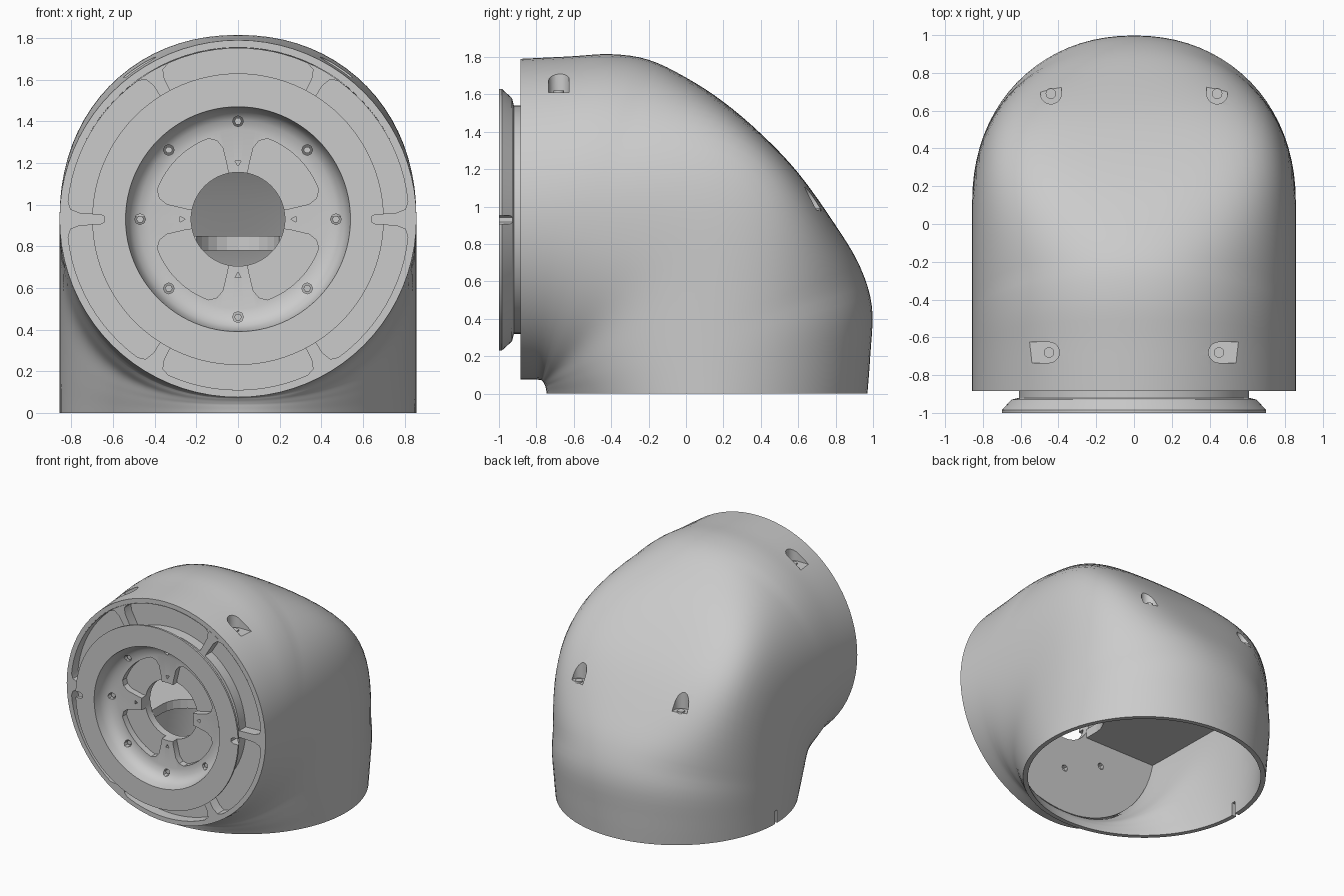
import bpy, bmesh
from math import sin, cos, pi, radians
from mathutils import Vector, Matrix

old = bpy.data.objects.get("Cube")
if old:
    bpy.data.objects.remove(old, do_unlink=True)

grey = bpy.data.materials.new("light_grey")
grey.use_nodes = True
grey.diffuse_color = (0.6, 0.6, 0.6, 1)
grey.node_tree.nodes["Principled BSDF"].inputs["Base Color"].default_value = (0.6, 0.6, 0.6, 1)

R, WALL, CZ = 0.857, 0.035, 0.93
FACE = -0.885


def make(name, bm):
    bmesh.ops.recalc_face_normals(bm, faces=bm.faces)
    me = bpy.data.meshes.new(name)
    bm.to_mesh(me)
    bm.free()
    me.materials.append(grey)
    ob = bpy.data.objects.new(name, me)
    bpy.context.collection.objects.link(ob)
    return ob


def cut(ob, *cutters, operation='DIFFERENCE'):
    for c in cutters:
        m = ob.modifiers.new("cut", 'BOOLEAN')
        m.operation, m.solver, m.object = operation, 'EXACT', c
    dg = bpy.context.evaluated_depsgraph_get()
    me = bpy.data.meshes.new_from_object(ob.evaluated_get(dg))
    ob.modifiers.clear()
    ob.data = me
    for c in cutters:
        bpy.data.objects.remove(c, do_unlink=True)


def smooth(ob, angle):
    bpy.ops.object.select_all(action='DESELECT')
    ob.select_set(True)
    bpy.context.view_layer.objects.active = ob
    bpy.ops.object.shade_smooth_by_angle(angle=radians(angle))


def prism(bm, pts, offset):
    """Extrude a closed outline along an offset vector."""
    a = [bm.verts.new(p) for p in pts]
    b = [bm.verts.new(Vector(p) + Vector(offset)) for p in pts]
    bm.faces.new(a)
    bm.faces.new(b[::-1])
    for i in range(len(a)):
        j = (i + 1) % len(a)
        bm.faces.new((a[i], b[i], b[j], a[j]))


def polar(r, deg, y):
    return (r * cos(radians(deg)), y, CZ + r * sin(radians(deg)))


# Elbow sections: (inner y, z, outer y, z) fanned from front mouth to base
fan = [(-.885, .075, -.885, 1.79), (-.8, .075, -.62, 1.803), (-.775, .072, -.4, 1.815),
       (-.77, .07, -.2, 1.785), (-.767, .066, 0, 1.69), (-.764, .062, .2, 1.56),
       (-.761, .058, .4, 1.39), (-.758, .053, .6, 1.18), (-.755, .047, .8, .9),
       (-.752, .04, .93, .68), (-.75, .03, .995, .46), (-.747, .015, .985, .2), (-.745, 0, .97, 0)]
fan = [Vector(s) for s in fan]


def refine(s, steps=4):
    out = []
    for i in range(len(s) - 1):
        a, b, c, d = s[max(i - 1, 0)], s[i], s[i + 1], s[min(i + 2, len(s) - 1)]
        for k in range(steps):
            t = k / steps
            out.append(0.5 * (2 * b + (c - a) * t + (2 * a - 5 * b + 4 * c - d) * t * t
                              + (3 * b - a - 3 * c + d) * t ** 3))
    return out + [s[-1]]


def ring(s, inset, n=80, k=8, soft=5):
    """Slice of two softly mitred cylinders, its outer side flattened with soft shoulders."""
    p, q = Vector((0, s[0], s[1])), Vector((0, s[2], s[3]))
    d = (q - p).normalized()
    p, q = p + d * inset, q - d * inset
    mid = (R - inset) / (abs(d.y) ** soft + abs(d.z) ** soft) ** (1 / soft)
    reach = (q - p).length - mid
    semi = max(mid, reach)
    tilt = abs(2 * d.y * d.z)
    low, high = 2 / (2 + 0.4 * tilt), 2 / (2 + 0.3 * tilt)
    pts = []
    for i in range(n):
        c, t = cos(2 * pi * i / n), sin(2 * pi * i / n)
        e = high if t > 0 else low
        x, v = abs(c) ** e * (1 if c > 0 else -1), abs(t) ** e
        if t > 0:
            f = (1 + v ** k * ((semi / reach) ** k - 1)) ** (-1 / k)
            x, v = x * f, semi * v * f
        else:
            v *= -mid
        pts.append(p + d * (mid + v) + Vector(((R - inset) * x, 0, 0)))
    return pts


sections = refine(fan)


def elbow(name, inset, overshoot=0):
    rings = [ring(s, inset) for s in sections]
    if overshoot:
        rings.insert(0, [p + Vector((0, -overshoot, 0)) for p in rings[0]])
        rings.append([p + Vector((0, 0, -overshoot)) for p in rings[-1]])
    bm = bmesh.new()
    rows = [[bm.verts.new(p) for p in r] for r in rings]
    n = len(rows[0])
    for a, b in zip(rows, rows[1:]):
        for i in range(n):
            j = (i + 1) % n
            bm.faces.new((a[i], a[j], b[j], b[i]))
    bm.faces.new(rows[0])
    bm.faces.new(rows[-1])
    return make(name, bm)


body = elbow("elbow_shell", 0)
cavity = elbow("cavity_cutter", WALL, 0.1)


# Screw pockets: a D outline opening backward or sideways, cut from above
def d_outline(x, y, z, r, turn, reach):
    pts = [(r * cos(pi * i / 10), -r * sin(pi * i / 10)) for i in range(11)]
    pts += [(-r, reach), (r, reach)]
    m = Matrix.Rotation(turn, 3, 'Z')
    return [m @ Vector((u, v, 0)) + Vector((x, y, z)) for u, v in pts]


pockets = [(s * x, y, z, s * turn, reach) for s in (1, -1)
           for x, y, z, turn, reach in ((.44, .69, .98, 0, .06), (.45, -.68, 1.61, -pi / 2, .08))]
bosses, holes = bmesh.new(), bmesh.new()
for x, y, z, turn, reach in pockets:
    prism(bosses, d_outline(x, y, z - .04, .085, turn, reach + .1), (0, 0, .5))
    prism(holes, d_outline(x, y, z, .055, turn, reach + .1), (0, 0, .5))
# Key slot in the base rim
prism(holes, [(-.95, y, z) for y, z in ((.1, -.05), (.13, -.05), (.13, .1), (.1, .1))], (.2, 0, 0))
cut(cavity, make("boss_cutter", bosses))
cut(body, cavity, make("pocket_cutter", holes))
smooth(body, 35)

# Level partition across the inside, with a round bay at the front, trimmed to the shell
bm = bmesh.new()
bay = [(.2 * cos(pi * i / 12), -.65 + .2 * sin(pi * i / 12), .78) for i in range(13)]
prism(bm, [(.2, -.765, .78)] + bay + [(-.2, -.765, .78), (-1, -.765, .78), (-1, 1, .78),
                                      (1, 1, .78), (1, -.765, .78)], (0, 0, .07))
partition = make("inner_partition", bm)
cut(partition, elbow("partition_trim", WALL - .01), operation='INTERSECT')

# Screws sitting in the pockets
bm = bmesh.new()
for x, y, z, turn, reach in pockets:
    prism(bm, [(x + .028 * cos(a * pi / 6), y + .028 * sin(a * pi / 6), z - .01) for a in range(12)], (0, 0, .02))
smooth(make("pocket_screws", bm), 35)

# Front flange: lathed hub with a dished centre
profile = [(.225, -.76), (.225, -.87), (.43, -.87), (.475, -.88), (.51, -.905), (.53, -.945), (.54, -1),
           (.70, -1), (.70, -.985), (.65, -.93), (.61, -.92), (.61, FACE), (.823, FACE), (.823, -.76)]
bm = bmesh.new()
N = 96
rows = [[bm.verts.new(polar(r, 360 * i / N, y)) for r, y in profile] for i in range(N)]
for i in range(N):
    a, b = rows[i], rows[(i + 1) % N]
    for k in range(len(profile)):
        j = (k + 1) % len(profile)
        bm.faces.new((a[k], a[j], b[j], b[k]))
flange = make("front_flange", bm)


# Recesses: sector outlines given as (radius, half angle) from inside out
def sector(bm, middle, edge, y, depth):
    pts = []
    for (r, h), flip in ((edge[0], -1), (edge[-1], 1)):
        pts += [polar(r, middle + flip * h * (1 - i / 6), y) for i in range(13)]
        if flip < 0:
            pts += [polar(q, middle + g, y) for q, g in edge[1:-1]]
    pts += [polar(q, middle - g, y) for q, g in edge[-2:0:-1]]
    prism(bm, pts, (0, depth, 0))


bm = bmesh.new()
for k in range(6):
    sector(bm, 60 * k + 30, [(.63, 27.7), (.76, 27.7), (.805, 26.6), (.82, 24)], -.905, .1)
for k in range(4):
    sector(bm, 90 * k + 45, [(.2, 32), (.25, 33.5), (.35, 33), (.39, 30), (.412, 25)], -.9, .08)
    prism(bm, [polar(.255, 90 * k, -.9), polar(.28, 90 * k + 3, -.9), polar(.28, 90 * k - 3, -.9)], (0, .06, 0))
# Bolt holes round the dish
for k in range(8):
    c = Vector(polar(.47, 45 * k, -.97))
    prism(bm, [c + Vector((.026 * cos(a * pi / 4), 0, .026 * sin(a * pi / 4))) for a in range(8)], (0, .3, 0))
# Side notches in the flange edge
for s in (1, -1):
    prism(bm, [(s * x, -1.05, CZ + z) for x, z in ((.75, -.023), (.66, -.023), (.64, -.012),
               (.64, .012), (.66, .023), (.75, .023))], (0, .135, 0))
cut(flange, make("recess_cutter", bm))
smooth(flange, 30)

# Bolts in the dish
bm = bmesh.new()
for k in range(8):
    c = Vector(polar(.47, 45 * k, -.865))
    prism(bm, [c + Vector((.018 * cos(a * pi / 3), 0, .018 * sin(a * pi / 3))) for a in range(6)], (0, .08, 0))
make("dish_bolts", bm)
